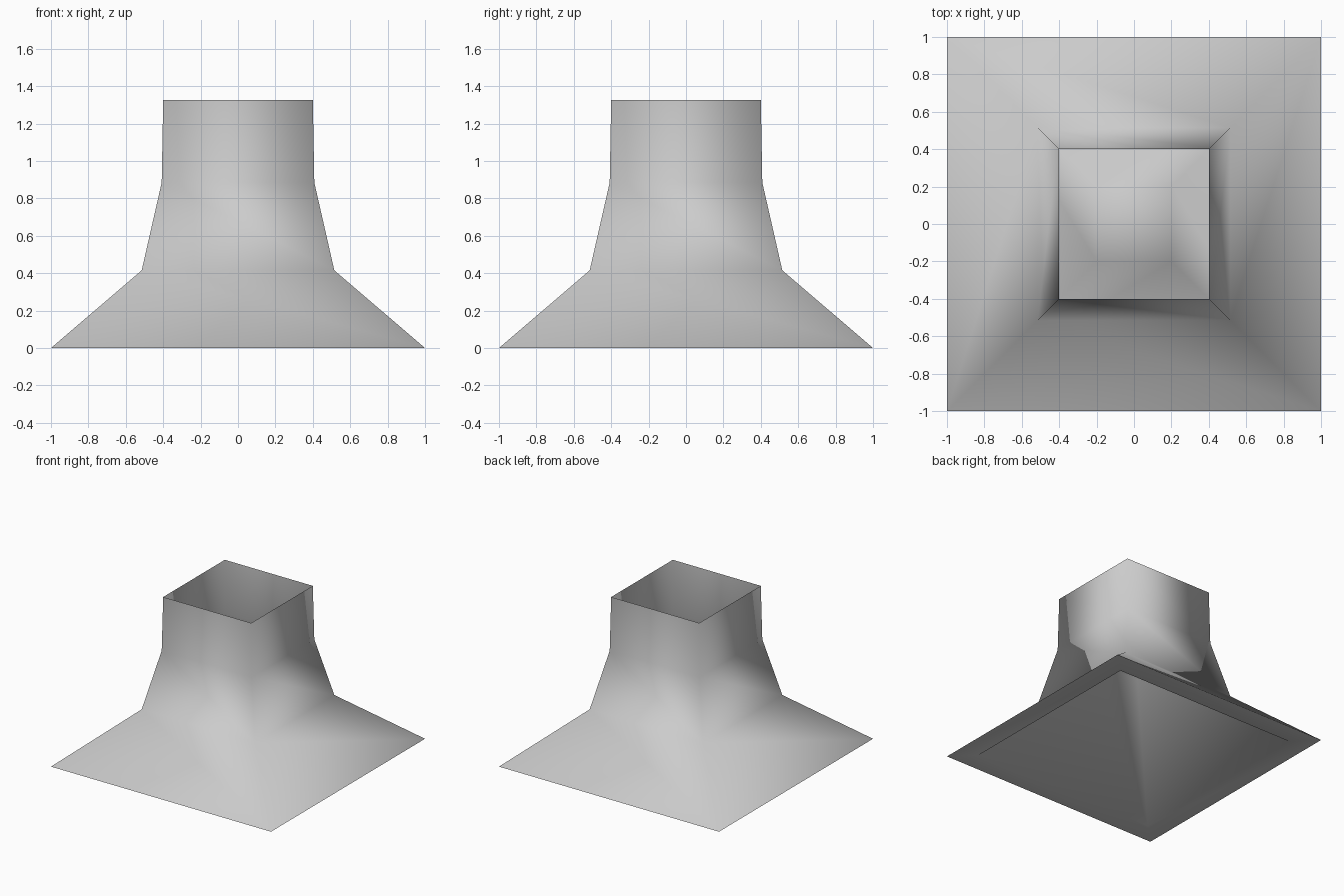
import bpy
import bmesh

# Remove the default cube
cube = bpy.data.objects.get("Cube")
if cube:
    bpy.data.objects.remove(cube, do_unlink=True)

# Single plain grey
grey = bpy.data.materials.new("light_grey")
grey.use_nodes = True
colour = (0.6, 0.6, 0.6, 1)
grey.diffuse_color = colour
grey.node_tree.nodes["Principled BSDF"].inputs["Base Color"].default_value = colour

# Square rings (half width, height): open tower, flare, bottom rim, inner hollow
PROFILE = [(0.4, 1.325), (0.408, 0.885), (0.515, 0.415), (1, 0), (0.83, 0), (0.2, 0.76)]
FOOT = 3


def square_ring(bm, half, z):
    corners = [(-1, -1), (1, -1), (1, 1), (-1, 1)]
    return [bm.verts.new((x * half, y * half, z)) for x, y in corners]


bm = bmesh.new()
rings = [square_ring(bm, half, z) for half, z in PROFILE]
for upper, lower in zip(rings, rings[1:]):
    for i in range(4):
        j = (i + 1) % 4
        bm.faces.new((upper[i], lower[i], lower[j], upper[j]))

# Ceiling of the hollow under the tower
bm.faces.new(list(reversed(rings[-1])))
for face in bm.faces:
    face.smooth = True

# Keep the foot edge crisp
foot = rings[FOOT]
for i in range(4):
    bm.edges.get((foot[i], foot[(i + 1) % 4])).smooth = False

mesh = bpy.data.meshes.new("flared_square_pedestal")
bm.to_mesh(mesh)
bm.free()
mesh.materials.append(grey)
pedestal = bpy.data.objects.new("flared_square_pedestal", mesh)
bpy.context.collection.objects.link(pedestal)
